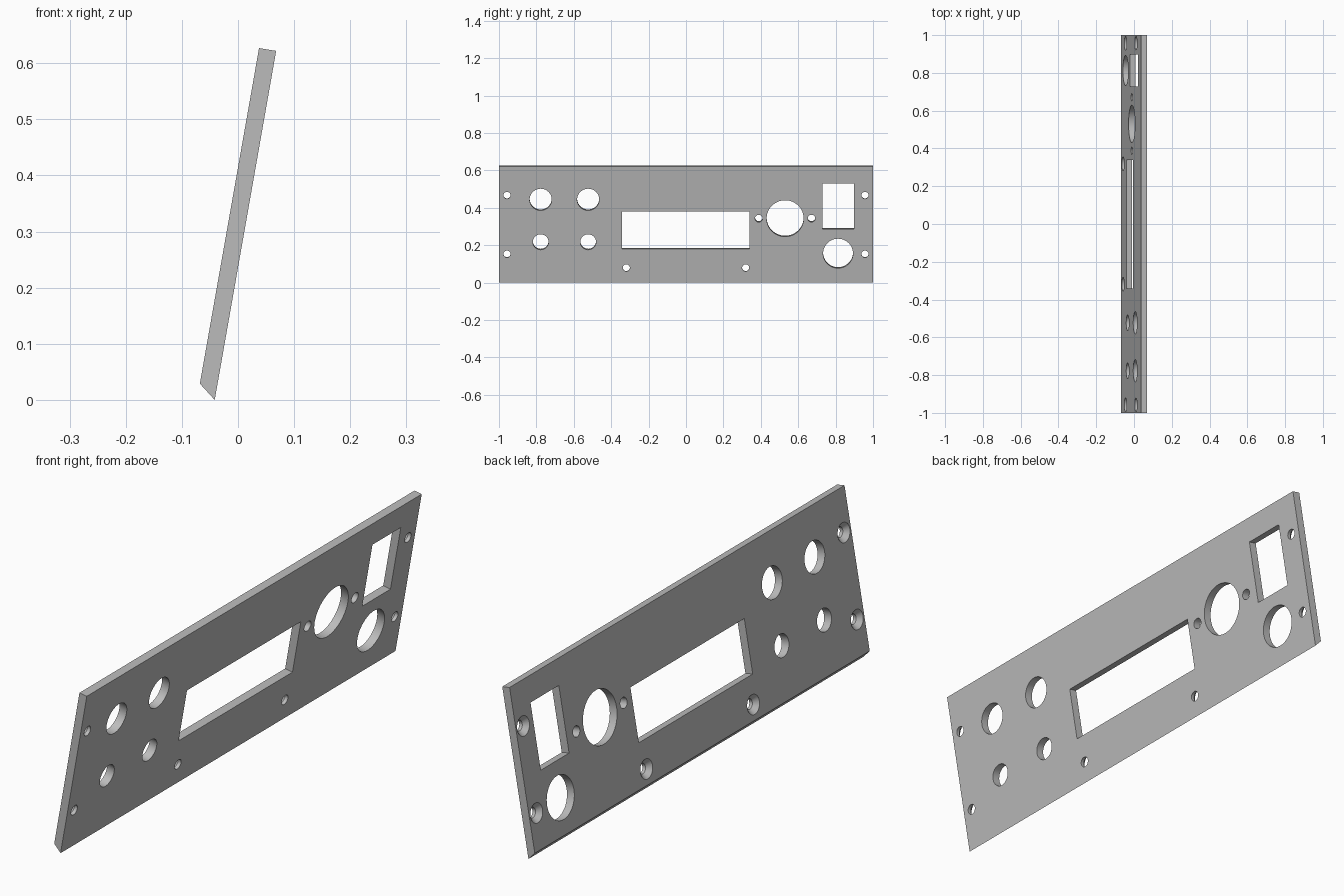
import bpy, bmesh, math
from mathutils import Matrix, Vector

if "Cube" in bpy.data.objects:
    bpy.data.objects.remove(bpy.data.objects["Cube"])

TILT = math.radians(10)
T = 0.031                                    # plate thickness
U = Vector((math.sin(TILT), 0, math.cos(TILT)))    # up along the plate
N = Vector((math.cos(TILT), 0, -math.sin(TILT)))   # out of the plate front
Y = Vector((0, 1, 0))

grey = bpy.data.materials.new("plain grey")
grey.diffuse_color = (0.5, 0.5, 0.5, 1)
grey.use_nodes = True
grey.node_tree.nodes["Principled BSDF"].inputs["Base Color"].default_value = grey.diffuse_color


def make_object(name, bm):
    bmesh.ops.recalc_face_normals(bm, faces=bm.faces[:])
    mesh = bpy.data.meshes.new(name)
    bm.to_mesh(mesh)
    bm.free()
    mesh.materials.append(grey)
    obj = bpy.data.objects.new(name, mesh)
    bpy.context.collection.objects.link(obj)
    return obj


def loft(bm, rings):
    """Closed solid through a list of equal-length point rings."""
    vs = [[bm.verts.new(p) for p in r] for r in rings]
    n = len(vs[0])
    for a, b in zip(vs, vs[1:]):
        for i in range(n):
            bm.faces.new((a[i], a[(i + 1) % n], b[(i + 1) % n], b[i]))
    bm.faces.new(vs[0])
    bm.faces.new(vs[-1])


def front_point(y, z):
    return Vector((-0.0415 + z * math.tan(TILT), y, z))


def round_hole(bm, y, z, steps, sides=48):
    """steps: (depth out of the front face, radius) pairs."""
    c = front_point(y, z)
    loft(bm, [[c + N * d + r * (Y * math.cos(a) + U * math.sin(a))
               for a in (2 * math.pi * i / sides for i in range(sides))]
              for d, r in steps])


def plain_hole(bm, y, z, r):
    round_hole(bm, y, z, [(0.02, r), (-T - 0.02, r)])


def screw_hole(bm, y, z):
    round_hole(bm, y, z, [(0.02, 0.019), (-0.013, 0.019), (-T, 0.036),
                          (-T - 0.01, 0.036)], 32)


def window(bm, y0, y1, z0, z1):
    corners = [front_point(y, z) for y, z in
               ((y0, z0), (y1, z0), (y1, z1), (y0, z1))]
    loft(bm, [[p + N * d for p in corners] for d in (0.02, -T - 0.02)])


# Leaning plate with a bevelled bottom edge
bm = bmesh.new()
profile = [(-0.0415, 0), (0.068, 0.622), (0.0375, 0.627), (-0.068, 0.029)]
loft(bm, [[(x, y, z) for x, z in profile] for y in (-1, 1)])
panel = make_object("front_panel", bm)

# All openings in one cutter
bm = bmesh.new()
window(bm, -0.341, 0.339, 0.181, 0.381)      # display
window(bm, 0.729, 0.898, 0.286, 0.53)        # switch
plain_hole(bm, 0.53, 0.343, 0.099)           # large socket
plain_hole(bm, 0.813, 0.156, 0.08)           # medium socket
for y in (0.389, 0.671):
    plain_hole(bm, y, 0.343, 0.02)           # socket screws
for y in (-0.777, -0.523):
    plain_hole(bm, y, 0.444, 0.059)          # knobs
    plain_hole(bm, y, 0.217, 0.042)          # buttons
for y in (-0.957, 0.957):
    for z in (0.467, 0.153):
        screw_hole(bm, y, z)                 # countersunk corner screws
for y in (-0.319, 0.319):
    screw_hole(bm, y, 0.079)                 # countersunk lower screws
cutter = make_object("opening_cutter", bm)
cutter.hide_render = True

# Cut, apply and drop the cutter
mod = panel.modifiers.new("openings", 'BOOLEAN')
mod.operation = 'DIFFERENCE'
mod.solver = 'EXACT'
mod.object = cutter
bpy.context.view_layer.objects.active = panel
panel.select_set(True)
cutter.select_set(False)
bpy.ops.object.modifier_apply(modifier=mod.name)
bpy.data.objects.remove(cutter)
bpy.ops.object.shade_smooth_by_angle(angle=math.radians(25))
